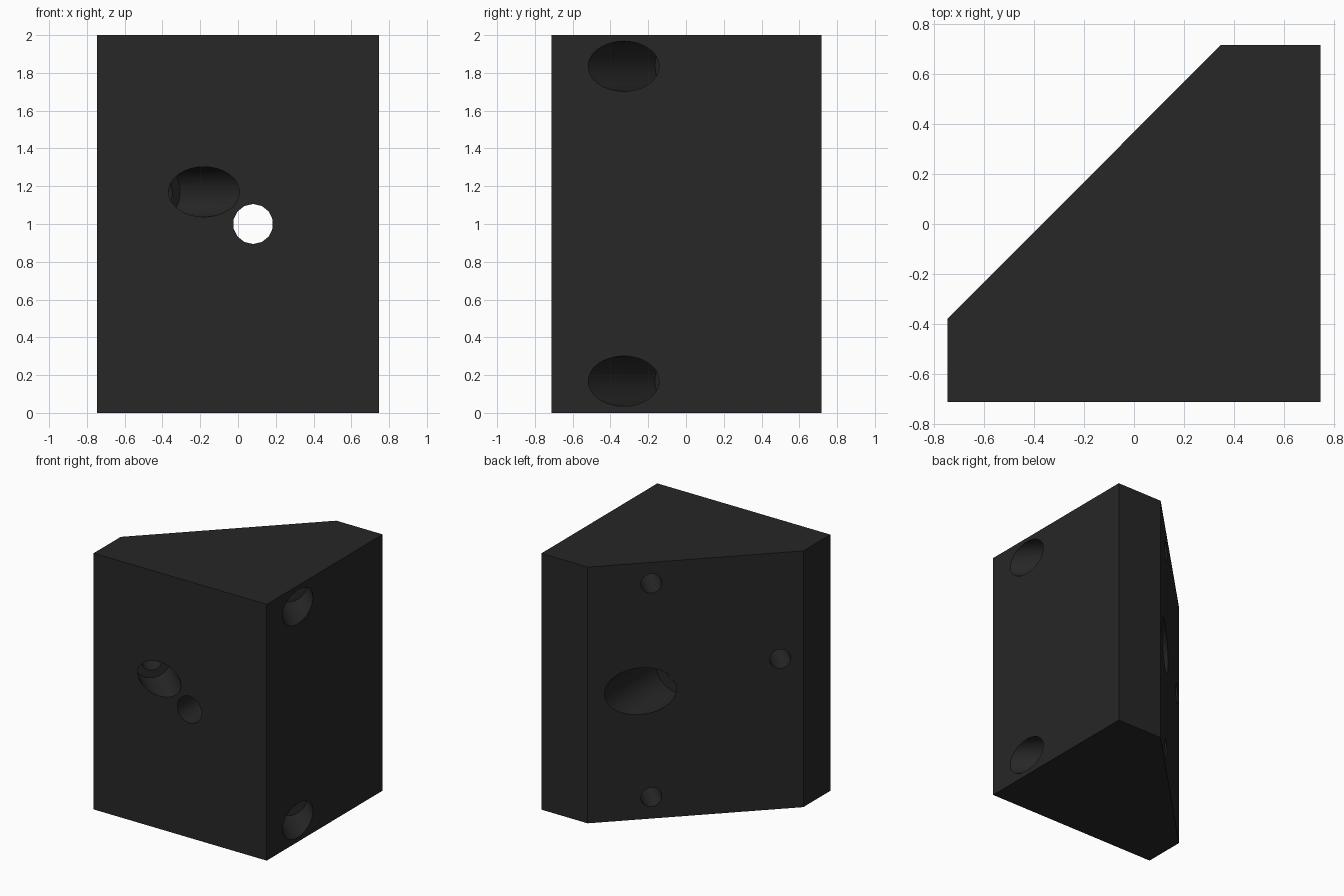
import bpy, bmesh
from mathutils import Vector

if "Cube" in bpy.data.objects:
    bpy.data.objects.remove(bpy.data.objects["Cube"])

# Block: five-sided profile extruded upwards
profile = [(-0.747, -0.713), (0.747, -0.713), (0.747, 0.717), (0.347, 0.717), (-0.747, -0.38)]
bm = bmesh.new()
base = bm.faces.new([bm.verts.new((x, y, 0)) for x, y in profile])
top = bmesh.ops.extrude_face_region(bm, geom=[base])
bmesh.ops.translate(bm, vec=(0, 0, 2),
                    verts=[v for v in top["geom"] if isinstance(v, bmesh.types.BMVert)])
bmesh.ops.recalc_face_normals(bm, faces=bm.faces)
mesh = bpy.data.meshes.new("corner_block")
bm.to_mesh(mesh)
bm.free()
block = bpy.data.objects.new("corner_block", mesh)
bpy.context.collection.objects.link(block)

mat = bpy.data.materials.new("dark_grey")
mat.diffuse_color = (0.02, 0.02, 0.02, 1)
mat.use_nodes = True
mat.node_tree.nodes["Principled BSDF"].inputs["Base Color"].default_value = mat.diffuse_color
mesh.materials.append(mat)


def drill(start, end, radius, sides):
    """Cut a round hole between two points."""
    a, b = Vector(start), Vector(end)
    d = b - a
    bpy.ops.mesh.primitive_cylinder_add(vertices=sides, radius=radius, depth=d.length,
                                        location=(a + b) / 2,
                                        rotation=d.to_track_quat('Z', 'Y').to_euler())
    cutter = bpy.context.object
    cutter.data.materials.append(mat)
    bpy.context.view_layer.objects.active = block
    mod = block.modifiers.new("hole", 'BOOLEAN')
    mod.operation, mod.solver, mod.object = 'DIFFERENCE', 'EXACT', cutter
    bpy.ops.object.modifier_apply(modifier=mod.name)
    bpy.data.objects.remove(cutter, do_unlink=True)


def slanted_screw_hole(x, y, z, floor):
    """Wide head bore, then a narrow hole out through the sloping face."""
    def at(t):
        return (x - t, y + t, z)
    drill(at(-0.3), at(floor), 0.133, 32)
    drill(at(floor - 0.05), at(1.0), 0.075, 24)


# Screw holes square to the sloping face
slanted_screw_hole(-0.18, -0.713, 1.17, 0.22)
for z in (0.168, 1.835):
    slanted_screw_hole(0.747, -0.33, z, 0.26)

# Stepped hole running front to back
drill((0.08, 1.0, 1.0), (0.08, 0.0, 1.0), 0.183, 32)
drill((0.08, 0.1, 1.0), (0.08, -1.0, 1.0), 0.106, 14)

# Smooth bores with sharp edges
bpy.ops.object.select_all(action='DESELECT')
block.select_set(True)
bpy.context.view_layer.objects.active = block
bpy.ops.object.shade_smooth_by_angle()
